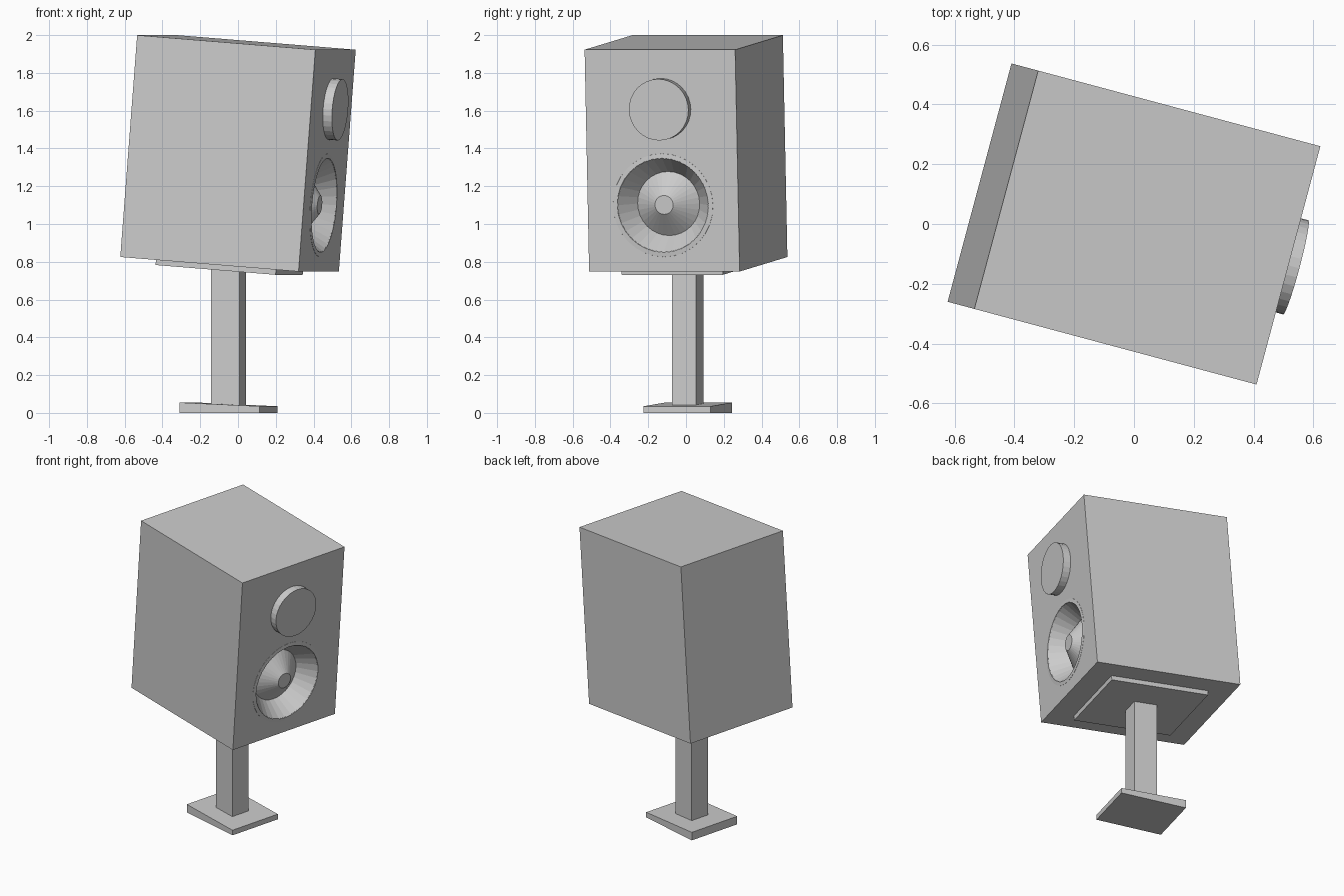
import bpy, bmesh, math
from mathutils import Matrix, Vector

cube = bpy.data.objects.get("Cube")
if cube:
    bpy.data.objects.remove(cube, do_unlink=True)

grey = bpy.data.materials.new("plain grey")
grey.use_nodes = True
grey.diffuse_color = (0.6, 0.6, 0.6, 1)
grey.node_tree.nodes["Principled BSDF"].inputs["Base Color"].default_value = (0.6, 0.6, 0.6, 1)

YAW = Matrix.Rotation(math.radians(-15), 4, 'Z')
TILT = YAW @ Matrix.Rotation(math.radians(4.5), 4, 'Y')
CABINET = Matrix.Translation((0, 0, 1.374)) @ TILT
STAND = Matrix.Translation((-0.05, 0.01, 0)) @ YAW
LENGTH, WIDTH, HEIGHT = 0.98, 0.825, 1.178
SIDES = 32


def finish(name, bm, matrix):
    bmesh.ops.recalc_face_normals(bm, faces=bm.faces)
    mesh = bpy.data.meshes.new(name)
    bm.to_mesh(mesh)
    bm.free()
    mesh.materials.append(grey)
    obj = bpy.data.objects.new(name, mesh)
    bpy.context.collection.objects.link(obj)
    obj.matrix_world = matrix
    return obj


def box(name, size, centre, matrix, slope=0):
    """Box whose upper face can fall towards +x by the given slope."""
    bm = bmesh.new()
    bmesh.ops.create_cube(bm, size=1)
    for v in bm.verts:
        top = v.co.z > 0
        v.co = Vector(centre) + v.co * Vector(size)
        if top:
            v.co.z -= slope * v.co.x
    return finish(name, bm, matrix)


def revolve(name, profile, height, closed=False):
    """Spin (depth, radius) points about the x axis on the cabinet front."""
    bm = bmesh.new()
    verts = [bm.verts.new((d, 0, r)) for d, r in profile]
    pairs = list(zip(verts, verts[1:] + verts[:1])) if closed else list(zip(verts, verts[1:]))
    edges = [bm.edges.new(p) for p in pairs]
    bmesh.ops.spin(bm, geom=verts + edges, axis=(1, 0, 0), cent=(0, 0, 0),
                   angle=math.tau, steps=SIDES)
    bmesh.ops.remove_doubles(bm, verts=bm.verts, dist=1e-5)
    return finish(name, bm, CABINET @ Matrix.Translation((LENGTH / 2, 0, height)))


# Cabinet with the two driver recesses cut out of its front
cabinet = box("cabinet", (LENGTH, WIDTH, HEIGHT), (0, 0, 0), CABINET)
woofer = revolve("woofer_cutter", [(0.05, 0), (0.05, 0.248), (0, 0.248), (-0.115, 0.17),
                                   (-0.022, 0.05), (-0.022, 0)], -0.237)
tweeter = revolve("tweeter_cutter", [(0.05, 0), (0.05, 0.163), (0, 0.163),
                                     (-0.06, 0.06), (-0.06, 0)], 0.274)
for cutter in (woofer, tweeter):
    mod = cabinet.modifiers.new(cutter.name, 'BOOLEAN')
    mod.operation = 'DIFFERENCE'
    mod.solver = 'EXACT'
    mod.object = cutter
    bpy.context.view_layer.objects.active = cabinet
    bpy.ops.object.modifier_apply(modifier=mod.name)
    bpy.data.objects.remove(cutter, do_unlink=True)

# Thin trim around the woofer
revolve("woofer_trim", [(-0.002, 0.275), (0.001, 0.274), (0.003, 0.25), (-0.002, 0.248)],
        -0.237, closed=True)

# Mounting plate, post and wedge-shaped foot
box("mounting_plate", (0.66, 0.554, 0.04), (0, 0, -HEIGHT / 2 - 0.01), CABINET)
box("post", (0.155, 0.13, 0.74), (0, 0, 0.4), STAND)
box("foot", (0.44, 0.367, 0.045), (0, 0, 0.0225), STAND, slope=0.045)
